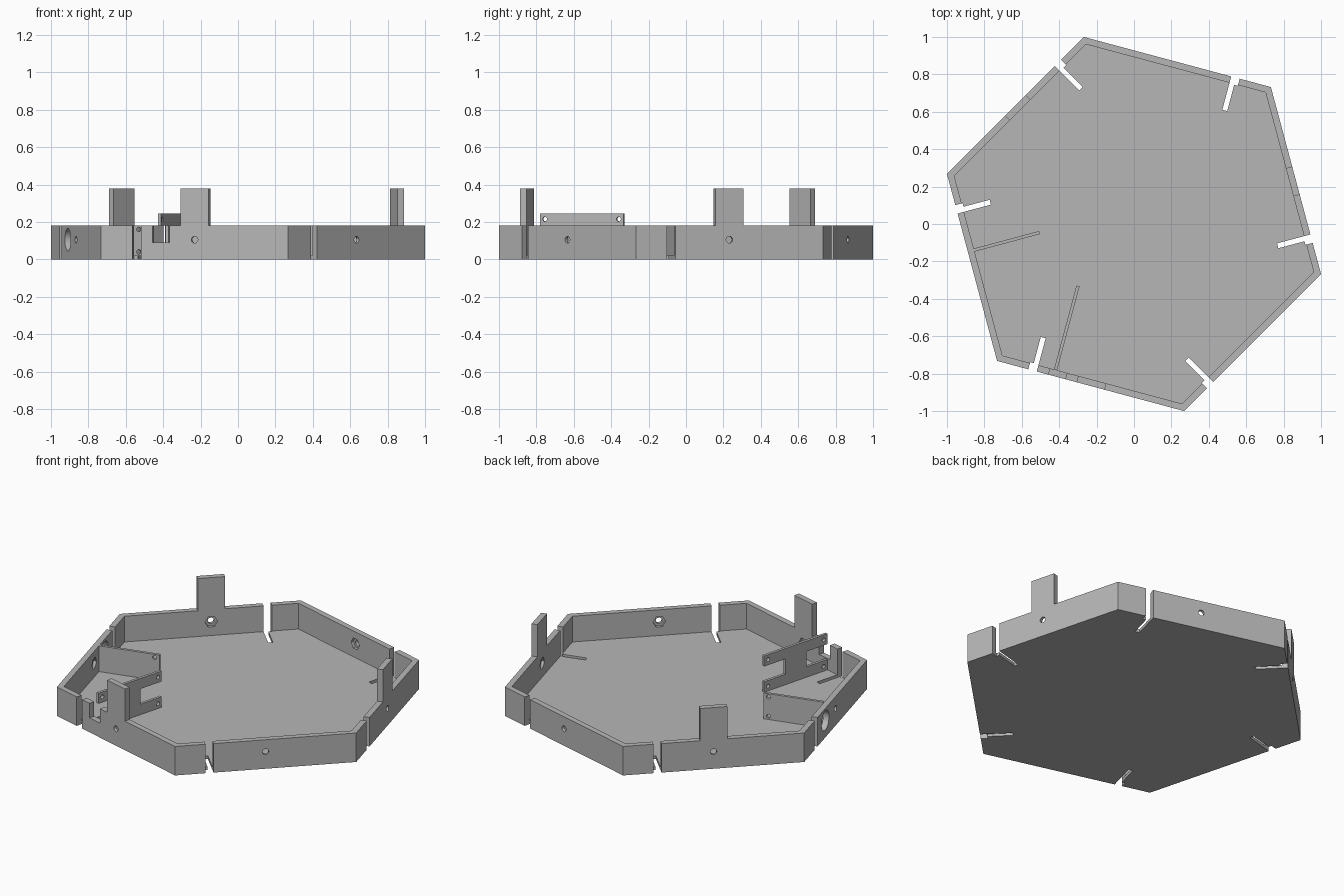
import bpy
import bmesh
from math import cos, sin, pi, radians
from mathutils import Matrix

if "Cube" in bpy.data.objects:
    bpy.data.objects.remove(bpy.data.objects["Cube"], do_unlink=True)

R = 1.0353                    # hexagon corner radius
APO = R * cos(pi / 6)         # distance from centre to outer wall face
WALL = 0.035
INNER = APO - WALL
FLOOR, RIM, POST_TOP = 0.02, 0.18, 0.38
HOLE_Z = 0.105

grey = bpy.data.materials.new("plastic_grey")
grey.use_nodes = True
colour = (0.47, 0.47, 0.47, 1)
grey.diffuse_color = colour
grey.node_tree.nodes["Principled BSDF"].inputs["Base Color"].default_value = colour

IDENT = Matrix.Identity(4)
UPRIGHT = Matrix.Rotation(pi / 2, 4, 'X')               # profile drawn on a wall face
SIDEWAYS = Matrix.Rotation(-pi / 2, 4, 'Z') @ UPRIGHT   # profile drawn across a wall


def side(deg):
    """Frame of one hexagon side: x along the wall, y outward, z up."""
    return Matrix.Rotation(radians(deg - 90), 4, 'Z')


def ring(n, r, cx=0, cy=0, turn=0):
    return [(cx + r * cos(turn + 2 * pi * i / n), cy + r * sin(turn + 2 * pi * i / n))
            for i in range(n)]


def rect(x0, y0, x1, y1):
    return [(x0, y0), (x1, y0), (x1, y1), (x0, y1)]


def prism(name, profile, lo, hi, matrix=IDENT):
    """Extrude a flat profile from lo to hi, then place it."""
    bm = bmesh.new()
    face = bm.faces.new([bm.verts.new((x, y, lo)) for x, y in profile])
    top = bmesh.ops.extrude_face_region(bm, geom=[face])["geom"]
    bmesh.ops.translate(bm, vec=(0, 0, hi - lo),
                        verts=[v for v in top if isinstance(v, bmesh.types.BMVert)])
    bmesh.ops.transform(bm, matrix=matrix, verts=bm.verts)
    bmesh.ops.recalc_face_normals(bm, faces=bm.faces)
    mesh = bpy.data.meshes.new(name)
    bm.to_mesh(mesh)
    bm.free()
    mesh.materials.append(grey)
    obj = bpy.data.objects.new(name, mesh)
    bpy.context.collection.objects.link(obj)
    return obj


def cut(target, profile, lo, hi, matrix=IDENT):
    """Subtract a prism from the target and discard it."""
    cutter = prism("cutter", profile, lo, hi, matrix)
    cutter.hide_render = True
    mod = target.modifiers.new("cut", 'BOOLEAN')
    mod.operation = 'DIFFERENCE'
    mod.solver = 'EXACT'
    mod.object = cutter
    bpy.context.view_layer.objects.active = target
    bpy.ops.object.modifier_apply(modifier=mod.name)
    bpy.data.objects.remove(cutter, do_unlink=True)


# Hexagonal tray with an open top
tray = prism("tray", ring(6, R, turn=pi / 4), 0, RIM)
cut(tray, ring(6, INNER / cos(pi / 6), turn=pi / 4), FLOOR, RIM + 0.1)

# Stepped slot, screw hole and nut pocket on every side
slot = [(0.298, 1.0), (0.298, 0.712), (0.325, 0.712),
        (0.325, 0.857), (0.345, 0.857), (0.345, 1.0)]
for deg in range(15, 375, 60):
    wall = side(deg) @ UPRIGHT
    cut(tray, slot, -0.1, RIM + 0.1, side(deg))
    cut(tray, ring(24, 0.018, 0, HOLE_Z), -APO - 0.05, -INNER + 0.05, wall)
    cut(tray, ring(6, 0.036, 0, HOLE_Z), -INNER - 0.017, -INNER + 0.05, wall)

# Cable hole on one side and a rim notch on the next
cut(tray, ring(32, 0.06, 0.17, HOLE_Z), -APO - 0.05, -INNER + 0.05, side(195) @ UPRIGHT)
cut(tray, rect(0.14, 0.09, 0.233, RIM + 0.1), -APO - 0.05, -INNER + 0.02,
    side(255) @ UPRIGHT)

# Upright posts on alternate sides
for name, deg in (("right_post", 135), ("front_post", 255), ("left_post", 15)):
    prism(name, rect(-0.078, INNER, 0.078, APO), RIM, POST_TOP, side(deg))

# H-shaped mounting plate with a screw hole in each arm
near, far, notch = -INNER, -0.397, 0.155
low, high = 0.085, 0.18
top = 0.245
frame = side(255) @ SIDEWAYS
h_profile = [(near, FLOOR), (far, FLOOR), (far, low), (far - notch, low),
             (far - notch, high), (far, high), (far, top), (near, top),
             (near, high), (near + notch, high), (near + notch, low), (near, low)]
h_plate = prism("h_mounting_plate", h_profile, -0.212, -0.195, frame)
for x in (near + 0.028, far - 0.028):
    for z in (0.05, 0.215):
        cut(h_plate, ring(16, 0.012, x, z), -0.25, -0.15, frame)

# Plain mounting plate with two screw holes at its free end
frame = side(195) @ SIDEWAYS
plate = prism("plain_mounting_plate", rect(-INNER, FLOOR, -0.5, RIM), -0.095, -0.078, frame)
for z in (0.04, 0.16):
    cut(plate, ring(16, 0.012, -0.528, z), -0.15, -0.03, frame)
